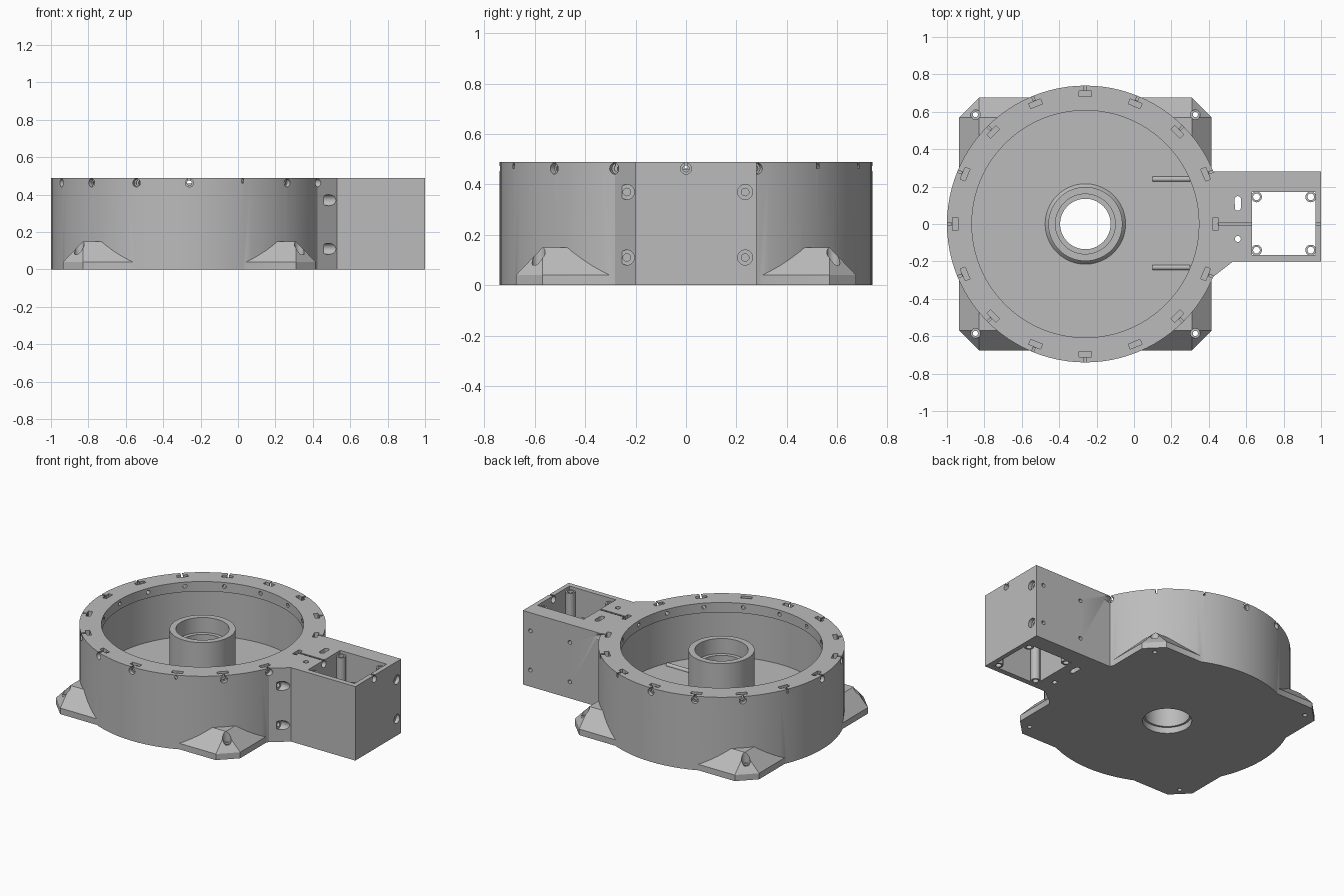
import bpy, bmesh
from math import cos, sin, pi
from mathutils import Vector, Matrix

if "Cube" in bpy.data.objects:
    bpy.data.objects.remove(bpy.data.objects["Cube"])

grey = bpy.data.materials.new("housing_grey")
grey.use_nodes = True
tone = (0.5, 0.5, 0.5, 1)
grey.diffuse_color = tone
grey.node_tree.nodes["Principled BSDF"].inputs["Base Color"].default_value = tone

CX, H = -0.26, 0.49          # drum axis and overall height
SCREW_Z = 0.463              # height of rim screws


def finish(bm, name):
    bmesh.ops.recalc_face_normals(bm, faces=bm.faces)
    mesh = bpy.data.meshes.new(name)
    bm.to_mesh(mesh)
    bm.free()
    ob = bpy.data.objects.new(name, mesh)
    bpy.context.collection.objects.link(ob)
    mesh.materials.append(grey)
    return ob


def cyl(name, a, b, r, segs=20):
    a, b = Vector(a), Vector(b)
    d = b - a
    bm = bmesh.new()
    mat = Matrix.Translation((a + b) / 2) @ d.to_track_quat('Z', 'Y').to_matrix().to_4x4()
    bmesh.ops.create_cone(bm, cap_ends=True, segments=segs, radius1=r, radius2=r,
                          depth=d.length, matrix=mat)
    return finish(bm, name)


def box(name, lo, hi, spin=0.0):
    """Box in drum coordinates, turned about the drum axis."""
    lo, hi = Vector(lo), Vector(hi)
    bm = bmesh.new()
    bmesh.ops.create_cube(bm, size=1)
    bmesh.ops.scale(bm, vec=hi - lo, verts=bm.verts)
    bmesh.ops.translate(bm, vec=(lo + hi) / 2, verts=bm.verts)
    bmesh.ops.transform(bm, verts=bm.verts,
                        matrix=Matrix.Translation((CX, 0, 0)) @ Matrix.Rotation(spin, 4, 'Z'))
    return finish(bm, name)


def ring(name, profile, x=CX, y=0.0, segs=96):
    """Revolve a closed (radius, z) profile."""
    bm = bmesh.new()
    loops = [[bm.verts.new((x + r * cos(t), y + r * sin(t), z)) for r, z in profile]
             for t in (2 * pi * i / segs for i in range(segs))]
    n = len(profile)
    for i in range(segs):
        p, q = loops[i], loops[(i + 1) % segs]
        for j in range(n):
            k = (j + 1) % n
            bm.faces.new((p[j], q[j], q[k], p[k]))
    return finish(bm, name)


def prism(name, outline, z0, z1):
    bm = bmesh.new()
    face = bm.faces.new([bm.verts.new((x, y, z0)) for x, y in outline])
    ext = bmesh.ops.extrude_face_region(bm, geom=[face])["geom"]
    bmesh.ops.translate(bm, vec=(0, 0, z1 - z0),
                        verts=[v for v in ext if isinstance(v, bmesh.types.BMVert)])
    return finish(bm, name)


def combine(base, tool, op):
    mod = base.modifiers.new(op, 'BOOLEAN')
    mod.operation, mod.solver, mod.object = op, 'EXACT', tool
    bpy.context.view_layer.objects.active = base
    bpy.ops.object.modifier_apply(modifier=mod.name)
    bpy.data.objects.remove(tool)


# drum
housing = cyl("housing", (CX, 0, 0), (CX, 0, H), 0.74, 96)

# square foot plate with sloped edges and clipped corners
bm = bmesh.new()
outer, inner, clip = 0.675, 0.57, 0.57
for sx in (-1, 1):
    for sy in (-1, 1):
        for z in (0, 0.04):
            bm.verts.new((CX + sx * outer, sy * clip, z))
            bm.verts.new((CX + sx * clip, sy * outer, z))
        bm.verts.new((CX + sx * inner, sy * inner, 0.15))
bmesh.ops.convex_hull(bm, input=bm.verts)
combine(housing, finish(bm, "foot_plate"), 'UNION')

# side box joined to the drum
arm = [(0.2, 0.28), (1, 0.28), (1, -0.2), (0.53, -0.2), (0.42, -0.285), (0.2, -0.285)]
combine(housing, prism("side_box", arm, 0, H), 'UNION')

cutters = []
# ring-shaped cavity leaving the central boss, and space above the boss
cutters.append(ring("cavity", [(0.215, 0.12), (0.63, 0.12), (0.63, 0.425), (0.607, 0.425),
                               (0.607, 0.6), (0.198, 0.6), (0.198, 0.14)]))
cutters.append(cyl("boss_top", (CX, 0, 0.46), (CX, 0, 0.6), 0.25, 64))
cutters.append(cyl("bore", (CX, 0, -0.1), (CX, 0, 0.6), 0.135, 64))
cutters.append(cyl("bore_seat", (CX, 0, 0.36), (CX, 0, 0.6), 0.16, 64))
cutters.append(cyl("bore_mouth", (CX, 0, -0.1), (CX, 0, 0.04), 0.148, 64))

# rim screws with nut pockets and slits
for i in range(16):
    t = 2 * pi * i / 16
    end = 1.4 if i == 0 else 0.8
    u = Vector((cos(t), sin(t), 0))
    c = Vector((CX, 0, SCREW_Z))
    cutters.append(cyl("screw_hole", c + u * 0.58, c + u * 0.73, 0.013, 12))
    cutters.append(cyl("screw_head", c + u * 0.715, c + u * end, 0.022, 16))
    cutters.append(box("nut_pocket", (0.682, -0.034, 0.435), (0.71, 0.034, 0.6), t))
    cutters.append(box("slit", (0.7, -0.006, SCREW_Z), (end, 0.006, 0.6), t))

# opening through the side box, with slot and hole beside it
cutters.append(prism("opening", [(0.63, -0.165), (0.97, -0.165), (0.97, 0.17), (0.63, 0.17)],
                     -0.1, 0.6))
cutters.append(cyl("cable_hole", (0.555, -0.08, -0.1), (0.555, -0.08, 0.6), 0.016))
slot = [(0.555 + 0.017 * cos(a), 0.11 + (0.022 if a < pi else -0.022) + 0.017 * sin(a))
        for a in (pi * k / 8 + (0.001 if k > 8 else -0.001) for k in range(17))]
cutters.append(prism("cable_slot", slot, -0.1, 0.6))

for z in (0.11, 0.37):
    # long screws along the box sides
    for y, start in ((-0.235, 0.46), (0.235, 0.975)):
        cutters.append(cyl("bolt_head", (start, y, z), (1.1, y, z), 0.03))
        cutters.append(cyl("bolt_hole", (0.4, y, z), (1.1, y, z), 0.015))
    # small holes in the back wall of the box
    for x in (0.655, 0.945):
        cutters.append(cyl("wall_hole", (x, 0.18, z), (x, 0.4, z), 0.013))

# foot screws
for sx in (-1, 1):
    for sy in (-1, 1):
        x, y = CX + sx * 0.588, sy * 0.585
        cutters.append(cyl("foot_hole", (x, y, -0.1), (x, y, 0.3), 0.014))
        cutters.append(cyl("foot_head", (x, y, 0.08), (x, y, 0.3), 0.026))

for tool in cutters:
    combine(housing, tool, 'DIFFERENCE')

# hollow posts in the opening's corners
parts = [housing]
for x in (0.655, 0.945):
    for y in (-0.14, 0.145):
        parts.append(ring("corner_post", [(0.018, 0), (0.029, 0), (0.029, H - 0.02),
                                          (0.018, H - 0.02)], x, y, 20))

# rails on the drum floor
for y in (-0.232, 0.24):
    parts.append(cyl("floor_rail", (0.1, y, 0.122), (0.3, y, 0.122), 0.014, 16))

bpy.ops.object.select_all(action='DESELECT')
for ob in parts:
    ob.select_set(True)
bpy.context.view_layer.objects.active = housing
bpy.ops.object.shade_smooth_by_angle(angle=pi / 6)
